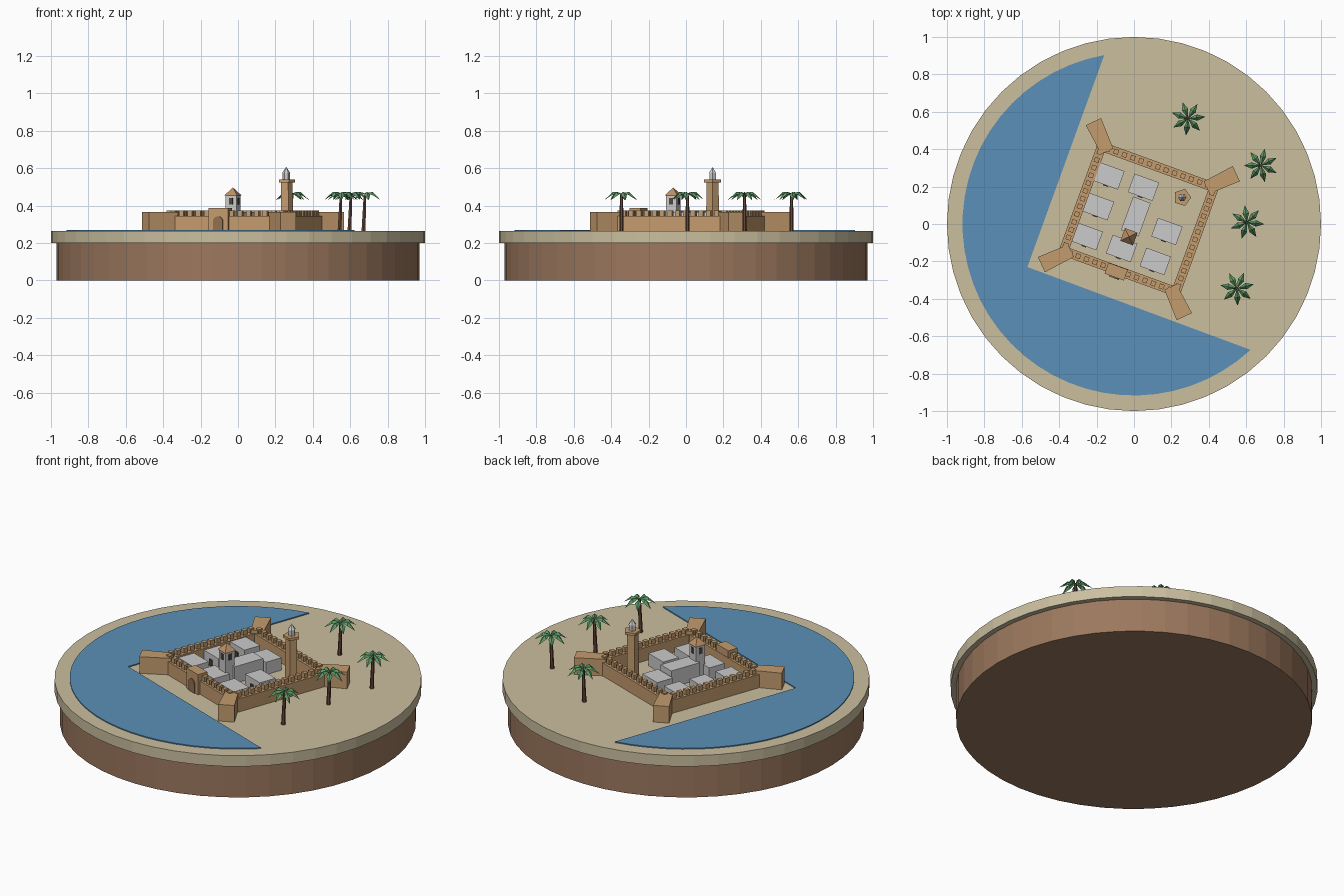
import bpy, bmesh, math
from math import cos, sin, pi, radians
from mathutils import Matrix, Vector

cube = bpy.data.objects.get("Cube")
if cube:
    bpy.data.objects.remove(cube)

GROUND = 0.265
TURN = radians(-20)
FORT = Matrix.Translation((0.026, 0.026, 0)) @ Matrix.Rotation(TURN, 4, "Z")


def material(name, hex_code):
    def linear(c):
        return c / 12.92 if c <= 0.04045 else ((c + 0.055) / 1.055) ** 2.4
    rgb = [linear(int(hex_code[i:i + 2], 16) / 255) for i in (0, 2, 4)]
    m = bpy.data.materials.new(name)
    m.diffuse_color = (*rgb, 1)
    m.use_nodes = True
    node = next(n for n in m.node_tree.nodes if n.type == "BSDF_PRINCIPLED")
    node.inputs["Base Color"].default_value = (*rgb, 1)
    return m


earth = material("earth brown", "9C785E")
sand = material("sand", "CBBF9F")
water = material("water blue", "5B90B8")
stone = material("tan stone", "C49C6E")
plaster = material("pale grey plaster", "CBCBCB")
wood = material("gate wood", "94714E")
dark = material("dark opening", "54453A")
roof_tile = material("roof brown", "BC9066")
leaf_green = material("palm green", "5C9A66")
bark = material("bark brown", "67493A")


def finish(name, bm, mat):
    bmesh.ops.recalc_face_normals(bm, faces=bm.faces)
    mesh = bpy.data.meshes.new(name)
    bm.to_mesh(mesh)
    bm.free()
    mesh.materials.append(mat)
    ob = bpy.data.objects.new(name, mesh)
    bpy.context.collection.objects.link(ob)
    return ob


def add_box(bm, x, y, z0, sx, sy, h, place=Matrix()):
    m = place @ Matrix.Translation((x, y, z0 + h / 2)) @ Matrix.Diagonal((sx, sy, h, 1))
    bmesh.ops.create_cube(bm, size=1, matrix=m)


def box(name, mat, *args):
    bm = bmesh.new()
    add_box(bm, *args)
    return finish(name, bm, mat)


def cone(name, mat, x, y, z0, z1, r1, r2, sides, spin=0.0):
    bm = bmesh.new()
    m = Matrix.Translation((x, y, (z0 + z1) / 2)) @ Matrix.Rotation(spin, 4, "Z")
    bmesh.ops.create_cone(bm, cap_ends=True, segments=sides, radius1=r1, radius2=r2,
                          depth=z1 - z0, matrix=m)
    return finish(name, bm, mat)


def prism(name, mat, outline, depth, place=Matrix()):
    """Extrude a flat outline along its local z."""
    bm = bmesh.new()
    face = bm.faces.new([bm.verts.new((px, py, 0)) for px, py in outline])
    grown = bmesh.ops.extrude_face_region(bm, geom=[face])["geom"]
    bmesh.ops.translate(bm, vec=(0, 0, depth),
                        verts=[v for v in grown if isinstance(v, bmesh.types.BMVert)])
    bm.transform(place)
    return finish(name, bm, mat)


# Island base
cone("earth_base", earth, 0, 0, 0, 0.2, 0.97, 0.97, 48)
cone("sand_plate", sand, 0, 0, 0.2, GROUND, 1, 1, 48)

# Moat bay: an arc closed by a square corner that follows the fort
start, end, steps = radians(100), radians(312.8), 36
bay = [(0.917 * cos(a), 0.917 * sin(a))
       for a in (start + (end - start) * i / steps for i in range(steps + 1))]
prism("bay_water", water, bay + [(-0.57, -0.23)], 0.006, Matrix.Translation((0, 0, GROUND)))

# Curtain walls with merlons
HX, HY, THICK, WALL_H = 0.345, 0.322, 0.05, 0.08
walls, merlons = bmesh.new(), bmesh.new()
for s in (-1, 1):
    yc, xc = s * (HY - THICK / 2), s * (HX - THICK / 2)
    add_box(walls, 0, yc, GROUND, 2 * HX, THICK, WALL_H, FORT)
    add_box(walls, xc, 0, GROUND, THICK, 2 * (HY - THICK), WALL_H, FORT)
    for i in range(13):
        t = (i - 6) / 6
        add_box(merlons, t * 0.285, yc, GROUND + WALL_H, 0.026, 0.026, 0.028, FORT)
        add_box(merlons, xc, t * 0.265, GROUND + WALL_H, 0.026, 0.026, 0.028, FORT)
finish("curtain_walls", walls, stone)
finish("merlons", merlons, stone)

# Flared corner bastions
wedge = [(0.4, -0.036), (0.575, -0.045), (0.575, 0.045), (0.4, 0.036)]
for i in range(4):
    spin = Matrix.Rotation(pi / 4 + i * pi / 2, 4, "Z")
    prism(f"bastion_{i + 1}", stone, wedge, 0.1,
          FORT @ spin @ Matrix.Translation((0, 0, GROUND)))

# Gatehouse with arched door
GX, GY = -0.018, -0.305
box("gatehouse", stone, GX, GY, GROUND, 0.11, 0.062, 0.122, FORT)
arch = [(-0.028, 0), (0.028, 0)] + [(0.028 * cos(a), 0.05 + 0.028 * sin(a))
                                    for a in (pi * i / 8 for i in range(9))]
prism("gate_door", wood, arch, 0.006,
      FORT @ Matrix.Translation((GX, GY - 0.031, GROUND)) @ Matrix.Rotation(pi / 2, 4, "X"))

# Houses inside the walls: x, y, width, depth, height
houses = [
    (-0.134, 0.257, 0.14, 0.105, 0.075), (-0.190, 0.093, 0.14, 0.105, 0.07),
    (0.051, 0.196, 0.14, 0.105, 0.075), (0.010, 0.040, 0.10, 0.19, 0.1),
    (-0.250, -0.067, 0.14, 0.105, 0.07), (-0.066, -0.131, 0.14, 0.105, 0.07),
    (0.114, -0.200, 0.14, 0.105, 0.065), (0.176, -0.040, 0.14, 0.105, 0.075),
]
for i, (x, y, w, d, h) in enumerate(houses):
    place = Matrix.Translation((x, y, 0)) @ Matrix.Rotation(TURN, 4, "Z")
    box(f"house_{i + 1}", plaster, 0, 0, GROUND, w, d, h, place)
    box(f"house_door_{i + 1}", dark, 0, -d / 2 - 0.002, GROUND, 0.026, 0.006, 0.04, place)

# Square watchtower with windows and pyramid roof
TX, TY, TW = -0.027, -0.068, 0.062
tower = Matrix.Translation((TX, TY, 0)) @ Matrix.Rotation(TURN, 4, "Z")
box("watchtower", plaster, 0, 0, GROUND, TW, TW, 0.19, tower)
for i in range(4):
    side = tower @ Matrix.Rotation(i * pi / 2, 4, "Z")
    box(f"tower_window_{i + 1}", dark, 0, -TW / 2 - 0.001, 0.405, 0.022, 0.005, 0.036, side)
cone("tower_roof", roof_tile, TX, TY, 0.455, 0.497, 0.051, 0, 4, TURN + pi / 4)

# Minaret with balcony and lantern
MX, MY, SPIN = 0.258, 0.142, -pi / 2
cone("minaret_shaft", stone, MX, MY, GROUND, 0.525, 0.037, 0.034, 5, SPIN)
cone("minaret_balcony", stone, MX, MY, 0.525, 0.54, 0.048, 0.048, 5, SPIN)
cone("minaret_lantern", plaster, MX, MY, 0.54, 0.575, 0.02, 0.02, 6, SPIN)
cone("minaret_cap", plaster, MX, MY, 0.575, 0.607, 0.022, 0, 6, SPIN)


# Palms: leaning trunk and folded, drooping fronds
def palm(index, x, y, spin):
    trunk = cone(f"palm_trunk_{index}", bark, 0, 0, GROUND, 0.46, 0.012, 0.008, 6)
    trunk.data.transform(Matrix.Translation((x, y, 0)))
    for v in trunk.data.vertices:
        v.co.x -= 0.008 * (0.46 - v.co.z) / (0.46 - GROUND)
    bm = bmesh.new()
    for k in range(7):
        turn = Matrix.Translation((x, y, 0.462)) @ Matrix.Rotation(spin + k * 2 * pi / 7, 4, "Z")
        ridge = [bm.verts.new(turn @ Vector(p)) for p in
                 ((0, 0, 0.004), (0.045, 0, 0.012), (0.092, 0, -0.032))]
        for s in (-1, 1):
            edge = bm.verts.new(turn @ Vector((0.05, s * 0.017, -0.004)))
            bm.faces.new((ridge[0], ridge[1], edge)[::s])
            bm.faces.new((ridge[1], ridge[2], edge)[::s])
    finish(f"palm_fronds_{index}", bm, leaf_green)


for n, (px, py) in enumerate([(0.289, 0.564), (0.679, 0.313), (0.604, 0.008), (0.551, -0.345)]):
    palm(n + 1, px, py, 0.1 + n * 0.35)
